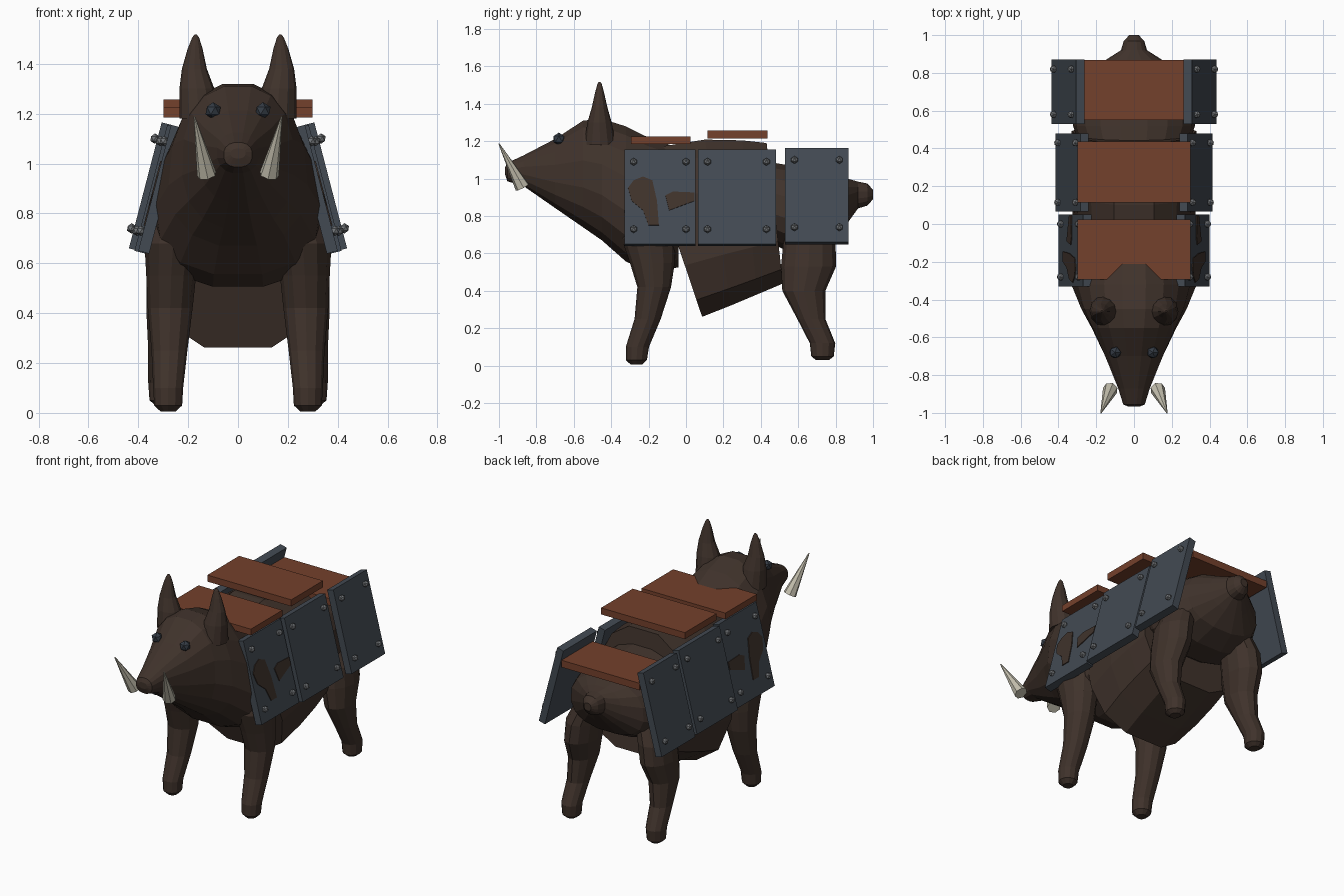
import bpy, bmesh, math
from mathutils import Vector

if "Cube" in bpy.data.objects:
    bpy.data.objects.remove(bpy.data.objects["Cube"])


def material(name, rgb):
    m = bpy.data.materials.new(name)
    m.diffuse_color = (*rgb, 1)
    m.use_nodes = True
    m.node_tree.nodes["Principled BSDF"].inputs["Base Color"].default_value = m.diffuse_color
    return m


HIDE = material("dark brown hide", (0.050, 0.032, 0.024))
LEATHER = material("red brown leather", (0.175, 0.052, 0.025))
STEEL = material("slate steel", (0.055, 0.068, 0.085))
BOLT = material("grey bolt", (0.16, 0.17, 0.18))
BONE = material("bone", (0.56, 0.53, 0.43))
EYE = material("dark slate eye", (0.035, 0.045, 0.06))


def finish(name, bm, mat):
    bmesh.ops.recalc_face_normals(bm, faces=bm.faces)
    me = bpy.data.meshes.new(name)
    bm.to_mesh(me)
    bm.free()
    me.materials.append(mat)
    ob = bpy.data.objects.new(name, me)
    bpy.context.collection.objects.link(ob)
    return ob


def skin(name, rings, mat):
    """Bridge equal rings of points and cap both ends."""
    bm = bmesh.new()
    loops = [[bm.verts.new(p) for p in r] for r in rings]
    n = len(loops[0])
    for a, b in zip(loops, loops[1:]):
        for i in range(n):
            j = (i + 1) % n
            bm.faces.new((a[i], a[j], b[j], b[i]))
    bm.faces.new(loops[0])
    bm.faces.new(loops[-1])
    return finish(name, bm, mat)


def power(v, p):
    return math.copysign(abs(v) ** p, v)


def body_ring(yt, zt, yb, zb, hw, pear, p=0.85, n=16):
    """Slanted pear-shaped cross-section, from its top to its bottom point."""
    pts = []
    for i in range(n):
        a = 2 * math.pi * (i + 0.5) / n
        c, s = power(math.cos(a), p), power(math.sin(a), p)
        t = (s + 1) / 2
        pts.append((hw * c * (1 - pear * s), yb + (yt - yb) * t, zb + (zt - zb) * t))
    return pts


def limb_ring(z, x, y, rx, ry, n=12):
    return [(x + rx * math.cos(2 * math.pi * i / n),
             y + ry * math.sin(2 * math.pi * i / n), z) for i in range(n)]


# Head, neck and shoulders: y, bottom, top, half width, pear
front = [(-.967, 1.02, 1.06, .03, 0), (-.955, .985, 1.085, .058, 0), (-.87, .96, 1.125, .085, 0),
         (-.7, .84, 1.215, .155, 0), (-.55, .735, 1.315, .225, .05), (-.45, .665, 1.325, .275, .12),
         (-.32, .55, 1.285, .32, .22), (-.2, .5, 1.225, .325, .25), (-.04, .52, 1.17, .31, .25)]
skin("head_and_shoulders", [body_ring(y, t, y, b, w, k) for y, b, t, w, k in front], HIDE)

# Barrel with a slanted wedge belly
barrel = [(-.22, 1.17, .09, .25, .31, .15), (.1, 1.22, .24, .31, .33, .15),
          (.3, 1.215, .38, .37, .33, .15), (.43, 1.2, .52, .43, .32, .15)]
skin("barrel", [body_ring(*r, p=.72, n=12) for r in barrel], HIDE)

# Rump running out into a stub tail
rump = [(.4, .68, 1.1, .28, .1), (.52, .62, 1.08, .32, .1), (.68, .62, 1.05, .32, .1),
        (.8, .68, 1.03, .26, .05), (.87, .77, 1.0, .15, 0), (.92, .84, .985, .07, 0),
        (.97, .855, .975, .055, 0), (1.0, .89, .94, .025, 0)]
skin("rump_and_tail", [body_ring(y, t, y, b, w, k) for y, b, t, w, k in rump], HIDE)

# Legs: height, x, y, x radius, y radius
FRONT_LEG = [(.005, .28, -.265, .03, .03), (.03, .28, -.265, .056, .056), (.1, .28, -.26, .06, .062),
             (.25, .275, -.205, .072, .07), (.42, .272, -.17, .09, .09), (.55, .268, -.18, .1, .12),
             (.68, .26, -.2, .115, .145), (.85, .2, -.2, .1, .12)]
REAR_LEG = [(.03, .3, .73, .03, .035), (.05, .3, .73, .055, .06), (.12, .3, .73, .06, .068),
            (.25, .295, .67, .065, .075), (.4, .285, .63, .082, .115), (.53, .27, .655, .097, .147),
            (.65, .255, .66, .1, .14), (.8, .2, .66, .08, .1)]
# Ears and tusks use the same ring layout
EAR = [(1.18, .155, -.46, .08, .085), (1.3, .165, -.462, .07, .065), (1.38, .175, -.462, .05, .042),
       (1.46, .172, -.462, .03, .024), (1.505, .17, -.462, .014, .012), (1.517, .17, -.462, .005, .005)]


def panel(name, s, outline, off, depth0, depth1, mat):
    """Sheet of a y-z outline lying on the tilted flank plane of side s."""
    tilt = math.atan(.26)
    rings = []
    for d in (depth0, depth1):
        rings.append([(s * (.4 + off - .26 * (z - .65) + d * math.cos(tilt)), y,
                       z + d * math.sin(tilt)) for y, z in outline])
    return skin(name, rings, mat)


def bolt(name, s, y, z, off):
    bm = bmesh.new()
    bmesh.ops.create_icosphere(bm, subdivisions=1, radius=.021)
    x = .4 + off - .26 * (z - .65) + .01
    bmesh.ops.translate(bm, verts=bm.verts, vec=(s * x, y, z))
    return finish(name, bm, BOLT)


# Flank plates: name, y start, y end, bottom, top, outward offset
PLATES = [("front", -.33, .05, .65, 1.155, 0), ("middle", .065, .48, .65, 1.155, .015),
          ("rear", .53, .87, .66, 1.165, .04)]
PATCHES = [[(-.31, .95), (-.28, .99), (-.23, 1.01), (-.18, .99), (-.155, .88), (-.145, .75),
            (-.2, .75), (-.23, .83), (-.29, .88)],
           [(-.11, .91), (-.07, .93), (.045, .925), (.045, .88), (-.09, .83)]]

for s, side in ((-1, "left"), (1, "right")):
    for part, rows in (("front_leg", FRONT_LEG), ("rear_leg", REAR_LEG), ("ear", EAR)):
        skin(f"{part}_{side}", [limb_ring(z, s * x, y, rx, ry) for z, x, y, rx, ry in rows], HIDE)

    # Tusk: six-sided cone leaning forward and outward
    base, tip = Vector((s * .125, -.875, .955)), Vector((s * .175, -1.0, 1.187))
    bm = bmesh.new()
    bmesh.ops.create_cone(bm, cap_ends=True, segments=7, radius1=.04, radius2=.003,
                          depth=(tip - base).length)
    bm.transform((tip - base).to_track_quat('Z', 'Y').to_matrix().to_4x4())
    bmesh.ops.translate(bm, verts=bm.verts, vec=(base + tip) / 2)
    finish(f"tusk_{side}", bm, BONE)

    # Eye
    bm = bmesh.new()
    bmesh.ops.create_icosphere(bm, subdivisions=1, radius=.034)
    bmesh.ops.translate(bm, verts=bm.verts, vec=(s * .1, -.68, 1.212))
    finish(f"eye_{side}", bm, EYE)

    # Armour plates with a bolt in every corner
    for part, y0, y1, z0, z1, off in PLATES:
        panel(f"{part}_flank_plate_{side}", s, [(y0, z0), (y1, z0), (y1, z1), (y0, z1)],
              off, -.045, 0, STEEL)
        for i, y in enumerate((y0 + .05, y1 - .05)):
            for j, z in enumerate((z0 + .08, z1 - .065)):
                bolt(f"{part}_bolt_{side}_{i}{j}", s, y, z, off)

    # Worn patches on the front plate
    for i, outline in enumerate(PATCHES):
        panel(f"worn_patch_{side}_{i}", s, outline, 0, -.001, .005, HIDE)

# Leather back boards: y start, y end, bottom, top, half width
for part, y0, y1, z0, z1, w in (("front", -.295, .025, 1.185, 1.225, .298),
                                ("middle", .115, .437, 1.215, 1.257, .298),
                                ("rear", .55, .867, 1.045, 1.09, .278)):
    skin(f"{part}_back_board", [[(-w, y0, z), (w, y0, z), (w, y1, z), (-w, y1, z)]
                                for z in (z0, z1)], LEATHER)
